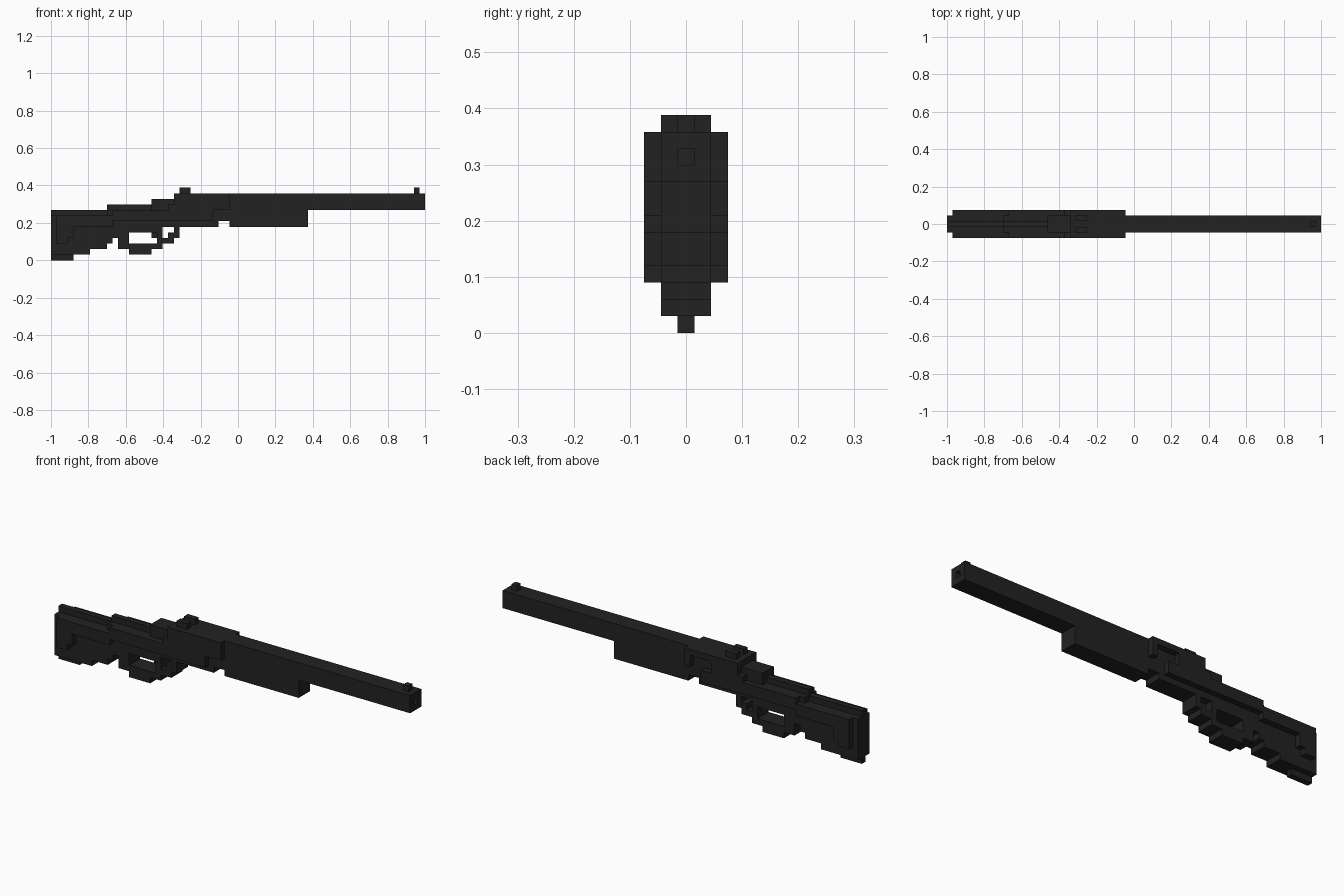
import bpy, bmesh

cube = bpy.data.objects.get("Cube")
if cube:
    bpy.data.objects.remove(cube, do_unlink=True)

U = 2 / 67  # size of one block

charcoal = bpy.data.materials.new("charcoal")
charcoal.use_nodes = True
COLOUR = (0.016, 0.016, 0.016, 1)
charcoal.diffuse_color = COLOUR
charcoal.node_tree.nodes["Principled BSDF"].inputs["Base Color"].default_value = COLOUR


def outline(steps, end):
    """Staircase line from (start x, height) steps."""
    pts = []
    for i, (x, z) in enumerate(steps):
        nxt = steps[i + 1][0] if i + 1 < len(steps) else end
        pts += [(x, z), (nxt, z)]
    return pts


def slab(name, y0, y1, bottom, top, end):
    """Stepped side profile, in blocks, extruded across y."""
    pts = outline(bottom, end) + outline(top, end)[::-1]
    bm = bmesh.new()
    verts = [bm.verts.new(((x - 33.5) * U, y0 * U, z * U)) for x, z in pts]
    face = bm.faces.new(verts)
    out = bmesh.ops.extrude_face_region(bm, geom=[face])
    moved = [v for v in out["geom"] if isinstance(v, bmesh.types.BMVert)]
    bmesh.ops.translate(bm, verts=moved, vec=(0, (y1 - y0) * U, 0))
    bmesh.ops.recalc_face_normals(bm, faces=bm.faces)
    mesh = bpy.data.meshes.new(name)
    bm.to_mesh(mesh)
    bm.free()
    mesh.materials.append(charcoal)
    obj = bpy.data.objects.new(name, mesh)
    bpy.context.collection.objects.link(obj)
    return obj


def box(name, x0, x1, y0, y1, z0, z1):
    return slab(name, y0, y1, [(x0, z0)], [(x0, z1)], x1)


def cut(obj, *bounds):
    """Carve a box-shaped recess."""
    cutter = box("cutter", *bounds)
    cutter.hide_render = True
    mod = obj.modifiers.new("recess", "BOOLEAN")
    mod.operation = "DIFFERENCE"
    mod.solver = "EXACT"
    mod.object = cutter
    bpy.context.view_layer.objects.active = obj
    bpy.ops.object.modifier_apply(modifier=mod.name)
    bpy.data.objects.remove(cutter, do_unlink=True)


# Stock: narrow ridge, middle layer and wide cheeks
slab("stock_ridge", -0.5, 0.5,
     [(0, 0), (4, 1), (7, 2), (10, 3), (11, 4), (12, 5)],
     [(0, 9), (10, 10)], 19)
slab("stock_core", -1.5, 1.5,
     [(0, 1), (7, 2), (10, 3), (11, 4), (12, 5)],
     [(0, 8), (10, 9)], 18)
slab("stock_cheeks", -2.5, 2.5,
     [(1, 3), (3, 4), (4, 6), (11, 7)],
     [(1, 8), (11, 9), (21, 10)], 22)

# Receiver with an ejection port on the back side
receiver = slab("receiver", -2.5, 2.5, [(22, 7), (29, 9)], [(22, 12)], 32)
cut(receiver, 27, 31, 1.5, 3, 9, 11)
box("bolt_housing", 18, 22, -1.5, 1.5, 8, 11)
slab("receiver_belly", -1.5, 1.5, [(12, 5), (19, 6), (30, 7)], [(12, 9)], 32)

# Trigger guard, front hook and trigger
slab("trigger_guard", -1.5, 1.5, [(12, 2), (14, 1), (18, 2)], [(12, 3)], 20)
box("guard_rear", 12, 14, -1.5, 1.5, 3, 5)
box("guard_front", 19, 20, -1.5, 1.5, 3, 6)
slab("guard_hook", -1.5, 1.5, [(20, 3), (22, 4)], [(20, 4), (21, 5), (22, 6)], 23)
box("trigger", 18, 19, -0.5, 0.5, 4, 5)

# Barrel with bore, and forearm
barrel = box("barrel", 32, 67, -1.5, 1.5, 9, 12)
cut(barrel, 66, 68, -0.5, 0.5, 10, 11)
box("forearm", 32, 46, -1.5, 1.5, 6, 9)

# Sights
for side, y in (("right", -1.5), ("left", 0.5)):
    box("rear_sight_" + side, 23, 25, y, y + 1, 12, 13)
box("front_sight", 65, 66, -0.5, 0.5, 12, 13)
